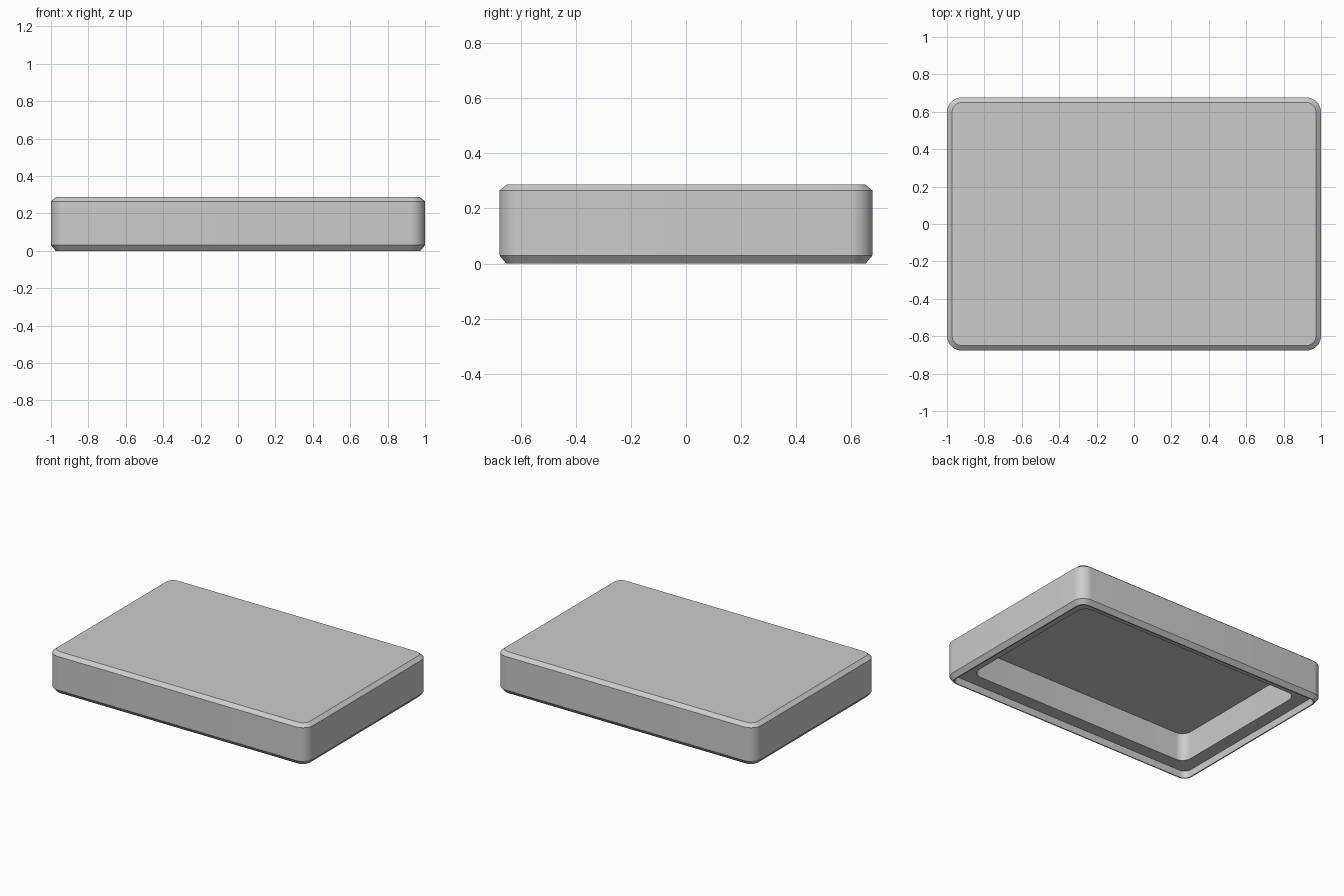
import bpy
import bmesh
from math import cos, sin, pi

cube = bpy.data.objects.get("Cube")
if cube:
    bpy.data.objects.remove(cube, do_unlink=True)

HALF_X, HALF_Y = 1.0, 0.677
CORNER_STEPS = 10

# One flat colour
grey = bpy.data.materials.new("light grey")
grey.use_nodes = True
colour = (0.6, 0.6, 0.6, 1)
grey.diffuse_color = colour
grey.node_tree.nodes["Principled BSDF"].inputs["Base Color"].default_value = colour


def rounded_ring(bm, inset, z, radius):
    """Loop of vertices round a rounded rectangle, inset from the outer wall."""
    cx, cy = HALF_X - inset - radius, HALF_Y - inset - radius
    ring = []
    for quarter, (sx, sy) in enumerate([(1, 1), (-1, 1), (-1, -1), (1, -1)]):
        for step in range(CORNER_STEPS + 1):
            a = (quarter + step / CORNER_STEPS) * pi / 2
            ring.append(bm.verts.new((sx * cx + radius * cos(a),
                                      sy * cy + radius * sin(a), z)))
    return ring


# Cross-section from the lid top, down the outside, up into the recess:
# (inset, height, corner radius)
section = [
    (0.027, 0.287, 0.053),   # top face edge
    (0.0, 0.265, 0.08),      # top chamfer
    (0.0, 0.03, 0.08),       # outer wall
    (0.025, 0.0, 0.055),     # bottom chamfer
    (0.033, 0.0, 0.047),     # thin rim
    (0.033, 0.05, 0.047),    # lip wall
    (0.125, 0.05, 0.065),    # ledge
    (0.125, 0.245, 0.065),   # cavity wall
]

bm = bmesh.new()
rings = [rounded_ring(bm, *point) for point in section]
for upper, lower in zip(rings, rings[1:]):
    n = len(upper)
    for i in range(n):
        j = (i + 1) % n
        bm.faces.new((upper[i], lower[i], lower[j], upper[j]))

# Top face and cavity ceiling
bm.faces.new(rings[0])
bm.faces.new(list(reversed(rings[-1])))
bmesh.ops.recalc_face_normals(bm, faces=bm.faces)

mesh = bpy.data.meshes.new("hollow_lid")
bm.to_mesh(mesh)
bm.free()
mesh.materials.append(grey)
lid = bpy.data.objects.new("hollow_lid", mesh)
bpy.context.collection.objects.link(lid)

# Smooth round corners, sharp chamfers
bpy.ops.object.select_all(action="DESELECT")
lid.select_set(True)
bpy.context.view_layer.objects.active = lid
bpy.ops.object.shade_smooth_by_angle(angle=pi / 6)
